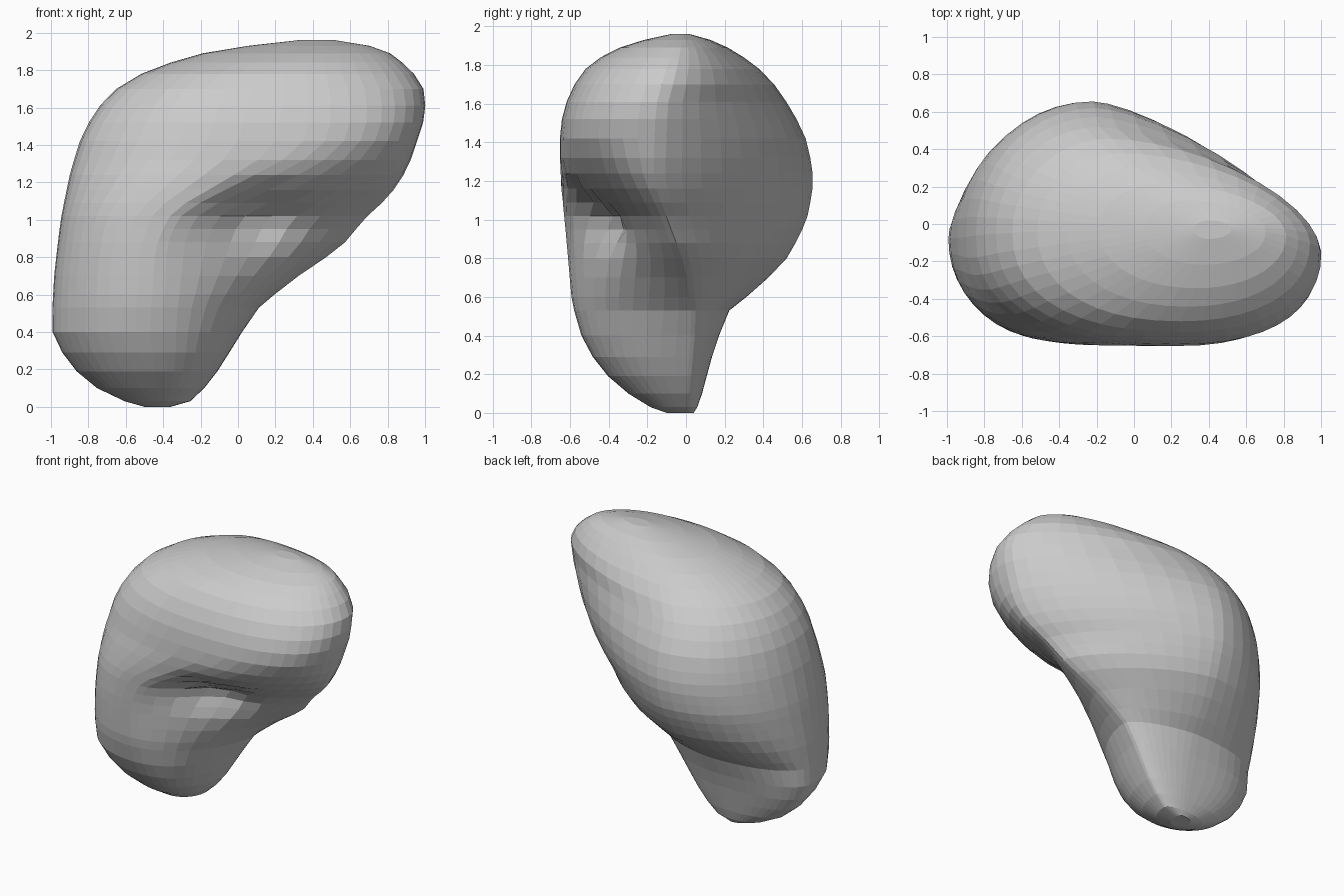
import bpy, bmesh, math

if "Cube" in bpy.data.objects:
    bpy.data.objects.remove(bpy.data.objects["Cube"])

# Profiles over height: (z, value)
LEFT = [(0, -.5), (.03, -.6), (.1, -.76), (.2, -.88), (.3, -.95), (.4, -1), (.7, -.985), (1, -.95),
        (1.25, -.9), (1.42, -.85), (1.56, -.78), (1.67, -.7), (1.75, -.59), (1.82, -.43), (1.89, -.2), (1.93, .05), (1.96, .32)]
RIGHT = [(0, -.36), (.03, -.25), (.1, -.18), (.2, -.1), (.4, .02), (.55, .13), (.66, .26), (.85, .56),
         (1, .67), (1.12, .81), (1.27, .91), (1.42, .96), (1.56, 1.01), (1.7, 1), (1.8, .93), (1.89, .82), (1.94, .69), (1.96, .52)]
FRONT = [(0, -.1), (.03, -.18), (.1, -.3), (.2, -.42), (.35, -.53), (.55, -.59), (1, -.63), (1.2, -.66),
         (1.42, -.655), (1.57, -.64), (1.7, -.58), (1.8, -.51), (1.88, -.38), (1.93, -.22), (1.96, -.08)]
BACK = [(0, .04), (.05, .07), (.2, .11), (.35, .15), (.53, .22), (.6, .31), (.7, .43), (.8, .53), (1, .63),
        (1.2, .665), (1.4, .635), (1.57, .55), (1.7, .46), (1.8, .36), (1.88, .24), (1.93, .13), (1.96, .02)]
# Where the front and back fullest points and the two side tips sit
FRONT_X = [(0, -.42), (.4, -.47), (.85, -.44), (1.05, -.35), (1.2, -.08), (1.38, .22), (1.8, .25), (1.96, .4)]
BACK_X = [(0, -.4), (.5, -.38), (.8, -.27), (1.2, -.22), (1.6, -.2), (1.85, .0), (1.96, .4)]
LEFT_Y = [(0, -.03), (.4, -.08), (1.2, -.07), (1.96, -.03)]
RIGHT_Y = [(0, 0), (.5, .04), (.75, 0), (.95, -.08), (1.2, -.17), (1.6, -.15), (1.85, -.08), (1.96, -.03)]
# Roundness of the quarters: low values hollow out, high values fill
FRONT_RIGHT_N = [(0, 2), (.25, 2.2), (.45, 1.9), (.65, 1.6), (.85, 1.3), (1, 1.2), (1.15, 1.5), (1.3, 2), (1.45, 2.5), (1.96, 2)]
BACK_RIGHT_N = [(0, 2), (.4, 1.7), (.7, 1.45), (1, 1.4), (1.6, 1.5), (1.96, 2)]
BACK_LEFT_N = [(0, 2), (.3, 2.6), (.55, 2.2), (.75, 2), (1.96, 2)]
FRONT_LEFT_N = [(0, 2), (1, 2.2), (1.4, 2.5), (1.75, 2.3), (1.96, 2)]

LEVELS = [0, .03, .1, .19, .29, .4, .53, .6, .7, .8, .88, .95, 1.02, 1.09, 1.16, 1.24, 1.32,
          1.42, 1.52, 1.61, 1.7, 1.78, 1.84, 1.89, 1.93, 1.96]
STEPS = 11


def at(profile, z):
    for (z0, v0), (z1, v1) in zip(profile, profile[1:]):
        if z <= z1:
            return v0 + (v1 - v0) * (z - z0) / (z1 - z0)
    return profile[-1][1]


def section(z):
    right, back = (at(RIGHT, z), at(RIGHT_Y, z)), (at(BACK_X, z), at(BACK, z))
    left, front = (at(LEFT, z), at(LEFT_Y, z)), (at(FRONT_X, z), at(FRONT, z))
    # each quarter: side tip, full point, roundness, travel direction
    quarters = [(right, back, BACK_RIGHT_N, False), (left, back, BACK_LEFT_N, True),
                (left, front, FRONT_LEFT_N, False), (right, front, FRONT_RIGHT_N, True)]
    pts = []
    for tip, full, power, backwards in quarters:
        e = 2 / at(power, z)
        for i in range(STEPS):
            t = i / STEPS * math.pi / 2
            if backwards:
                t = math.pi / 2 - t
            c, s = max(math.cos(t), 0) ** e, max(math.sin(t), 0) ** e
            pts.append((full[0] + (tip[0] - full[0]) * c, tip[1] + (full[1] - tip[1]) * s, z))
    return pts


# Lofted blob body
bm = bmesh.new()
rings = [[bm.verts.new(p) for p in section(z)] for z in LEVELS]
n = 4 * STEPS
for low, high in zip(rings, rings[1:]):
    for i in range(n):
        j = (i + 1) % n
        bm.faces.new((low[i], low[j], high[j], high[i]))
bm.faces.new(rings[-1])
bm.faces.new(rings[0][::-1])

# Soften the slices slightly, keeping the top and bottom flat ends
inner = [v for ring in rings[1:-1] for v in ring]
for _ in range(2):
    bmesh.ops.smooth_vert(bm, verts=inner, factor=.25, use_axis_x=True, use_axis_y=True, use_axis_z=False)

# Fold in the front between the leg and the overhanging head
for v in inner:
    if v.co.y < -.15:
        d = ((v.co.x - .08) / .2) ** 2 + ((v.co.z - 1.02) / .16) ** 2
        v.co.y += .13 * math.exp(-d)
bmesh.ops.recalc_face_normals(bm, faces=bm.faces[:])

mesh = bpy.data.meshes.new("bent_blob_body")
bm.to_mesh(mesh)
bm.free()
body = bpy.data.objects.new("bent_blob_body", mesh)
bpy.context.collection.objects.link(body)
